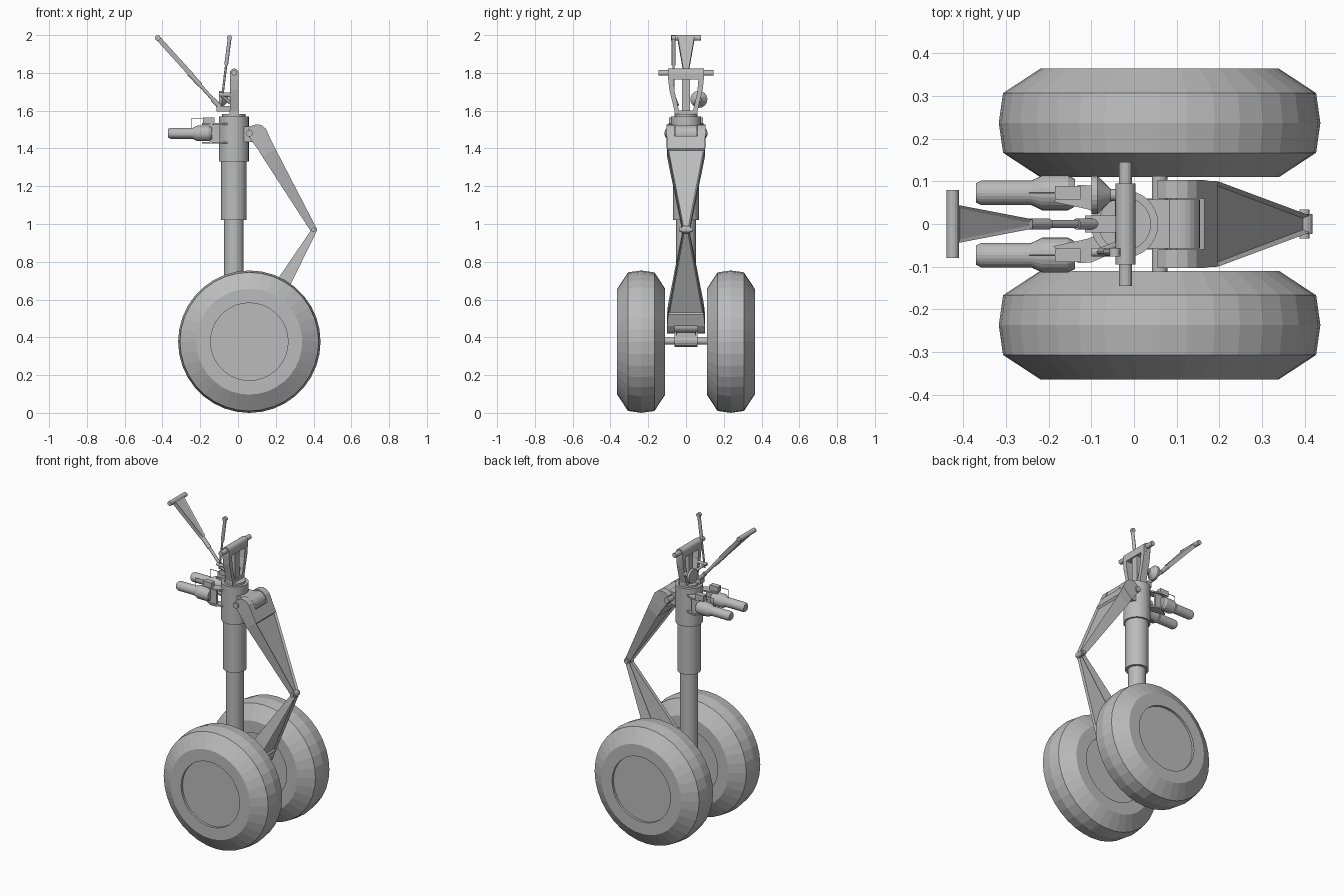
import bpy, bmesh, math
from mathutils import Vector

old = bpy.data.objects.get("Cube")
if old:
    bpy.data.objects.remove(old, do_unlink=True)

grey = bpy.data.materials.new("mid grey")
grey.use_nodes = True
colour = (0.5, 0.5, 0.5, 1)
grey.diffuse_color = colour
grey.node_tree.nodes["Principled BSDF"].inputs["Base Color"].default_value = colour


def finish(name, bm):
    bmesh.ops.recalc_face_normals(bm, faces=bm.faces)
    mesh = bpy.data.meshes.new(name)
    bm.to_mesh(mesh)
    bm.free()
    mesh.materials.append(grey)
    ob = bpy.data.objects.new(name, mesh)
    bpy.context.collection.objects.link(ob)
    return ob


def lathe(name, start, axis, profile, sides=24):
    """Turn (radius, distance) pairs about an axis through start."""
    bm = bmesh.new()
    turn = Vector(axis).to_track_quat('Z', 'Y')
    rings = []
    for r, d in profile:
        ring = []
        for i in range(sides):
            a = math.tau * i / sides
            p = Vector((r * math.cos(a), r * math.sin(a), d))
            ring.append(bm.verts.new(turn @ p + Vector(start)))
        rings.append(ring)
    for a, b in zip(rings, rings[1:]):
        for i in range(sides):
            j = (i + 1) % sides
            bm.faces.new((a[i], a[j], b[j], b[i]))
    bm.faces.new(rings[0])
    bm.faces.new(rings[-1])
    return finish(name, bm)


def rod(name, a, b, r, r2=None, sides=16):
    axis = Vector(b) - Vector(a)
    return lathe(name, a, axis, [(r, 0), (r2 or r, axis.length)], sides)


def pin(name, x, z, r, half, y=0, sides=16):
    return rod(name, (x, y - half, z), (x, y + half, z), r, sides=sides)


def prism(name, points, place, low, high):
    """Extrude a flat outline between two depths."""
    bm = bmesh.new()
    a = [bm.verts.new(place(u, v, low)) for u, v in points]
    b = [bm.verts.new(place(u, v, high)) for u, v in points]
    bm.faces.new(a)
    bm.faces.new(b)
    for i in range(len(a)):
        j = (i + 1) % len(a)
        bm.faces.new((a[i], a[j], b[j], b[i]))
    return finish(name, bm)


def box(name, x, y, z):
    return prism(name, [(x[0], y[0]), (x[1], y[0]), (x[1], y[1]), (x[0], y[1])],
                 lambda u, v, w: (u, v, w), *z)


def loft(name, sections, recess=0):
    """Tapered arm: each section is (inner xz, outer xz, low y, high y)."""
    bm = bmesh.new()
    rings = []
    for inner, outer, y0, y1 in sections:
        rings.append([bm.verts.new((p[0], y, p[1])) for p, y in
                      ((inner, y0), (outer, y0), (outer, y1), (inner, y1))])
    panels = []
    for a, b in zip(rings, rings[1:]):
        quads = [bm.faces.new((a[i], a[(i + 1) % 4], b[(i + 1) % 4], b[i])) for i in range(4)]
        panels = [quads[1], quads[3]]
    bm.faces.new(rings[0])
    bm.faces.new(rings[-1])
    bmesh.ops.recalc_face_normals(bm, faces=bm.faces)
    if recess:
        bmesh.ops.inset_individual(bm, faces=panels, thickness=0.011, depth=-recess)
    return finish(name, bm)


def sides():
    return (("left", 1), ("right", -1))


# Wheels: chamfered tyre with a shallow hub recess on both faces
half = [(0.205, 0.112), (0.205, 0.127), (0.28, 0.127), (0.367, 0.07)]
tyre = [(r, -d) for r, d in half] + [(0.377, 0)] + half[::-1]
for label, s in (("rear", 1), ("front", -1)):
    lathe(label + "_wheel", (0.06, s * 0.237, 0.377), (0, 1, 0), tyre, 36)

# Axle and its carrier
pin("axle", 0.06, 0.38, 0.018, 0.14)
pin("axle_sleeve", 0.06, 0.384, 0.036, 0.06)
box("axle_carrier", (-0.02, 0.09), (-0.05, 0.05), (0.36, 0.47))

# Telescopic strut
lathe("strut", (-0.022, 0, 0), (0, 0, 1),
      [(0.052, 0.35), (0.052, 1.02), (0.068, 1.02), (0.068, 1.33),
       (0.079, 1.33), (0.079, 1.57)], 32)
rod("strut_cap", (-0.022, 0, 1.57), (-0.022, 0, 1.582), 0.062, sides=32)

# Upper torque link with forked head
loft("upper_link", [((0.10, 1.405), (0.165, 1.465), -0.102, 0.102),
                    ((0.13, 1.355), (0.197, 1.40), -0.10, 0.10),
                    ((0.385, 0.962), (0.412, 0.985), -0.02, 0.02)], 0.012)
# Lower torque link with forked foot
loft("lower_link", [((0.085, 0.53), (0.175, 0.46), -0.10, 0.10),
                    ((0.12, 0.575), (0.20, 0.52), -0.095, 0.095),
                    ((0.387, 0.968), (0.412, 0.952), -0.018, 0.018)], 0.012)
for label, s in (("rear", 1), ("front", -1)):
    prism(label + "_upper_cheek",
          [(0.055, 1.465), (0.055, 1.505), (0.075, 1.522), (0.10, 1.528), (0.125, 1.523),
           (0.147, 1.505), (0.167, 1.463), (0.10, 1.402)],
          lambda u, v, w: (u, w, v), s * 0.06, s * 0.103)
    prism(label + "_lower_cheek",
          [(0.085, 0.53), (0.065, 0.48), (0.08, 0.435), (0.115, 0.42), (0.15, 0.43), (0.177, 0.46)],
          lambda u, v, w: (u, w, v), s * 0.06, s * 0.10)
pin("upper_pivot", 0.108, 1.475, 0.047, 0.057, sides=24)
box("upper_lug", (0.03, 0.108), (-0.057, 0.057), (1.435, 1.515))
pin("upper_pivot_pin", 0.06, 1.48, 0.018, 0.112)
pin("lower_pivot", 0.11, 0.46, 0.034, 0.062)
pin("knee_sleeve", 0.40, 0.97, 0.019, 0.024)
pin("knee_pin", 0.40, 0.97, 0.012, 0.034)

# Top trunnion frame
pin("trunnion_pin", -0.02, 1.80, 0.015, 0.145)
pin("trunnion_head", -0.02, 1.80, 0.023, 0.095)
across = lambda u, v, w: (w, u, v)
box("frame_beam", (-0.043, 0.003), (-0.095, 0.095), (1.765, 1.80))
box("frame_base", (-0.045, 0.003), (-0.06, 0.06), (1.57, 1.60))
box("frame_post", (-0.035, -0.005), (-0.022, 0.022), (1.57, 1.78))
for label, s in (("rear", 1), ("front", -1)):
    prism(label + "_frame_leg",
          [(s * u, v) for u, v in ((0.095, 1.77), (0.088, 1.71), (0.066, 1.62), (0.055, 1.575),
                                   (0.03, 1.575), (0.042, 1.62), (0.06, 1.70), (0.066, 1.77))],
          across, -0.043, 0.003)

# Side brace: crossbar, tapered plate, stepped rod and root
pin("brace_crossbar", -0.425, 1.985, 0.0145, 0.08)
loft("brace_plate", [((-0.429, 1.971), (-0.41, 1.988), -0.044, 0.044),
                     ((-0.258, 1.782), (-0.238, 1.799), -0.011, 0.011)], 0.003)
rod("brace_joint", (-0.26, 0, 1.80), (-0.20, 0, 1.735), 0.013)
rod("brace_rod", (-0.22, 0, 1.757), (-0.08, 0, 1.60), 0.009)
rod("brace_end", (-0.135, 0, 1.662), (-0.09, 0, 1.612), 0.013)
box("brace_root", (-0.115, -0.03), (-0.02, 0.02), (1.595, 1.625))

# Slim actuator beside the frame
rod("actuator_body", (-0.043, -0.066, 1.993), (-0.063, -0.066, 1.84), 0.010)
rod("actuator_rod", (-0.063, -0.066, 1.84), (-0.085, -0.066, 1.66), 0.006)
pin("actuator_eye", -0.045, 1.986, 0.013, 0.01, -0.066)
rod("actuator_mount", (-0.10, -0.066, 1.685), (-0.03, -0.066, 1.685), 0.010)
rod("actuator_link", (-0.085, -0.066, 1.68), (-0.03, -0.045, 1.63), 0.008)

# Round lamp on the opposite side
lathe("round_lamp", (-0.10, 0.068, 1.66), (1, 0, 0),
      [(0.045, 0), (0.045, 0.014), (0.014, 0.045), (0.014, 0.06)])
rod("lamp_arm", (-0.05, 0.068, 1.66), (-0.015, 0.045, 1.63), 0.009)

# Pair of long lamps on plate brackets
for label, s in (("rear", 1), ("front", -1)):
    y = s * 0.073
    lathe(label + "_long_lamp", (-0.37, y, 1.48), (1, 0, 0),
          [(0.023, 0), (0.029, 0.012), (0.029, 0.13), (0.041, 0.155),
           (0.041, 0.215), (0.032, 0.232)])
    wing = [(-0.19, s * 0.052), (-0.13, s * 0.092), (-0.10, s * 0.09), (-0.03, s * 0.06),
            (-0.05, s * 0.01), (-0.11, s * 0.035)]
    for part, z in (("upper", 1.525), ("lower", 1.425)):
        prism("%s_%s_bracket" % (label, part), wing, lambda u, v, w: (u, v, w), z, z + 0.009)
    box(label + "_bracket_web", (-0.15, -0.095), (y - 0.006, y + 0.006), (1.43, 1.53))
    box(label + "_lamp_clip", (-0.185, -0.125), (y - 0.016, y + 0.016), (1.53, 1.565))
    # Fine cable looping over the lamp
    path = [(-0.245, 1.505), (-0.245, 1.56), (-0.185, 1.56)]
    for i, (a, b) in enumerate(zip(path, path[1:])):
        rod("%s_cable_%d" % (label, i + 1), (a[0], y, a[1]), (b[0], y, b[1]), 0.002, sides=6)
